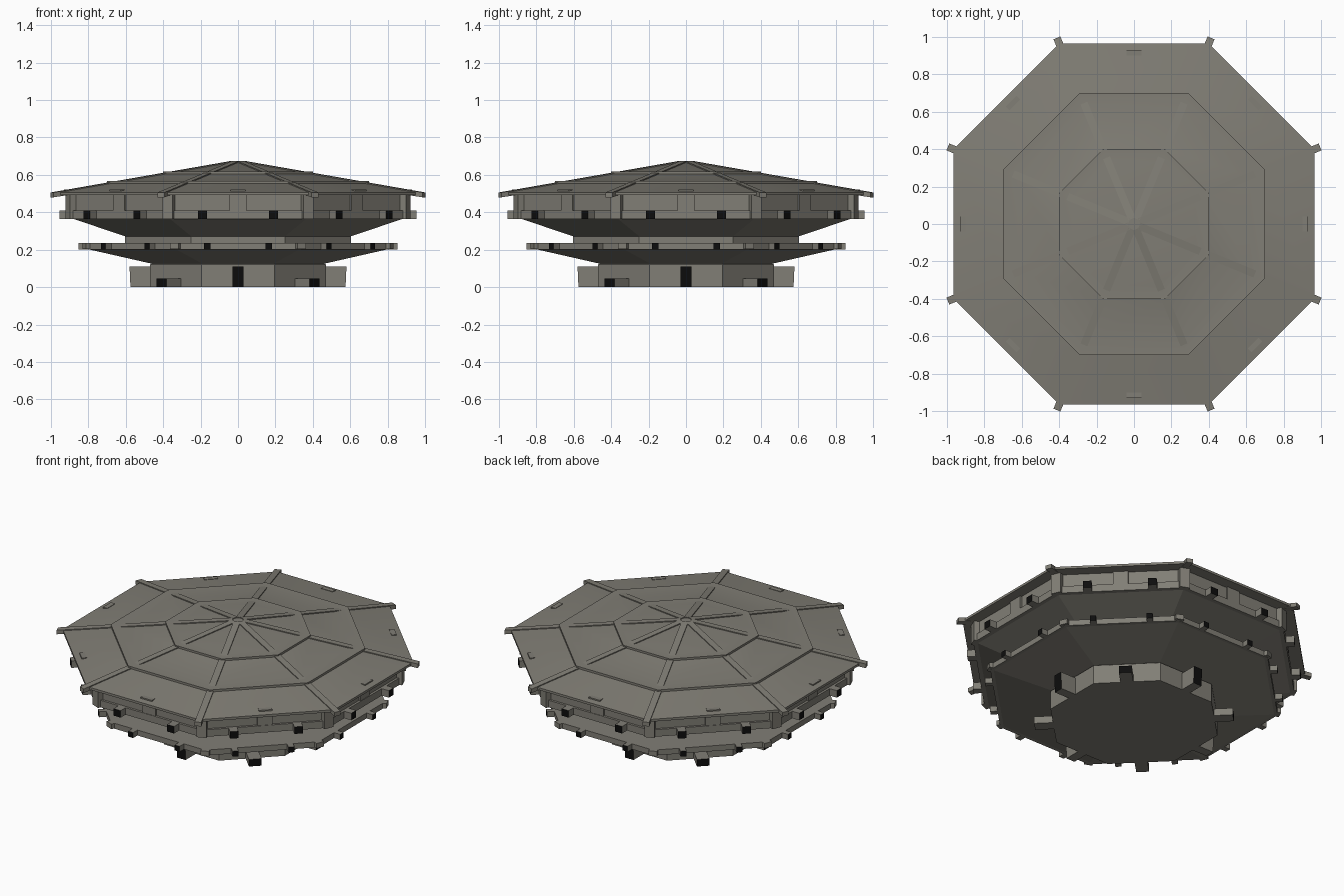
import bpy, bmesh, math
from mathutils import Matrix, Vector

cube = bpy.data.objects.get("Cube")
if cube:
    bpy.data.objects.remove(cube)


def material(name, rgb):
    m = bpy.data.materials.new(name)
    m.use_nodes = True
    m.diffuse_color = (*rgb, 1)
    m.node_tree.nodes["Principled BSDF"].inputs["Base Color"].default_value = (*rgb, 1)
    return m


GREY = material("warm_grey", (0.22, 0.21, 0.18))
BLACK = material("black", (0.004, 0.004, 0.004))
STEP = math.pi / 4
SIDES = [i * STEP for i in range(8)]
CORNERS = [a + STEP / 2 for a in SIDES]
COS = math.cos(STEP / 2)


def finish(name, bm, smooth=False):
    bmesh.ops.recalc_face_normals(bm, faces=bm.faces)
    mesh = bpy.data.meshes.new(name)
    bm.to_mesh(mesh)
    bm.free()
    mesh.materials.append(GREY)
    mesh.materials.append(BLACK)
    obj = bpy.data.objects.new(name, mesh)
    bpy.context.collection.objects.link(obj)
    if smooth:
        mesh.shade_smooth()
        mesh.set_sharp_from_angle(angle=math.radians(25))
    return obj


def octagon(name, profile, smooth=False):
    """Eight-sided solid from (face distance, height) points."""
    bm = bmesh.new()
    rings = []
    for d, z in profile:
        if d == 0:
            rings.append([bm.verts.new((0, 0, z))] * 8)
        else:
            r = d / COS
            rings.append([bm.verts.new((r * math.cos(a), r * math.sin(a), z)) for a in CORNERS])
    for low, high in zip(rings, rings[1:]):
        for i in range(8):
            j = (i + 1) % 8
            corners = [low[i], low[j], high[j], high[i]]
            bm.faces.new(list(dict.fromkeys(corners)))
    return finish(name, bm, smooth)


def spokes(name, profile, angles, width, offsets=(0,), black_end=False):
    """Outward-pointing blocks: a side profile in (distance, height), given width."""
    bm = bmesh.new()
    for a in angles:
        turn = Matrix.Rotation(a, 3, 'Z')
        for off in offsets:
            left, right = [[bm.verts.new(turn @ Vector((d, off + s * width / 2, z)))
                            for d, z in profile] for s in (1, -1)]
            bm.faces.new(left)
            bm.faces.new(right)
            n = len(profile)
            for i in range(n):
                j = (i + 1) % n
                f = bm.faces.new((left[i], left[j], right[j], right[i]))
                # The second edge of each profile is its outer end
                if black_end and i == 1:
                    f.material_index = 1
    return finish(name, bm)


def block(inner, outer, bottom, top):
    return [(inner, bottom), (outer, bottom), (outer, top), (inner, top)]


# Base drum and its feet
octagon("base_drum", [(0, 0), (0.47, 0), (0.47, 0.12), (0.455, 0.13), (0, 0.13)])
spokes("tall_feet", [(0.42, 0), (0.575, 0), (0.58, 0.11), (0.42, 0.11)],
       SIDES[::2], 0.06, black_end=True)
spokes("short_feet", block(0.42, 0.58, 0, 0.045), SIDES[1::2], 0.075, black_end=True)

# Lower tier
octagon("lower_tier", [(0, 0.125), (0.46, 0.125), (0.79, 0.2), (0.81, 0.2),
                       (0.81, 0.235), (0, 0.235)])
spokes("lower_blocks", block(0.76, 0.853, 0.2, 0.235), SIDES, 0.036, (-0.165, 0.165), True)
spokes("lower_corner_posts", block(0.82, 0.89, 0.203, 0.235), CORNERS, 0.05)

# Neck and flared upper tier
octagon("neck", [(0, 0.23), (0.605, 0.23), (0.605, 0.275), (0, 0.275)])
octagon("upper_flare", [(0, 0.272), (0.605, 0.272), (0.88, 0.365), (0.905, 0.365),
                        (0.905, 0.41), (0, 0.41)])
spokes("upper_blocks", block(0.85, 0.955, 0.365, 0.41), SIDES, 0.05, (-0.19, 0.19), True)

# Upper wall with posts and middle pilasters
octagon("upper_wall", [(0, 0.4), (0.89, 0.4), (0.89, 0.505), (0, 0.505)])
spokes("wall_corner_posts", block(0.92, 0.985, 0.365, 0.5), CORNERS, 0.06)
spokes("wall_pilasters", block(0.86, 0.902, 0.41, 0.5), SIDES, 0.09)

# Roof with two raised rings, rafters and eave clips
octagon("roof", [(0, 0.495), (0.88, 0.495), (0.965, 0.492), (0.965, 0.507),
                 (0.7, 0.553), (0.7, 0.567), (0.62, 0.567), (0.4, 0.605),
                 (0.4, 0.618), (0.33, 0.618), (0, 0.675)], True)
spokes("rafters", [(0.03, 0.63), (1.077, 0.48), (1.077, 0.506), (0.03, 0.675)],
       CORNERS, 0.04)
spokes("eave_clips", block(0.9, 0.93, 0.5, 0.521), SIDES, 0.08)
